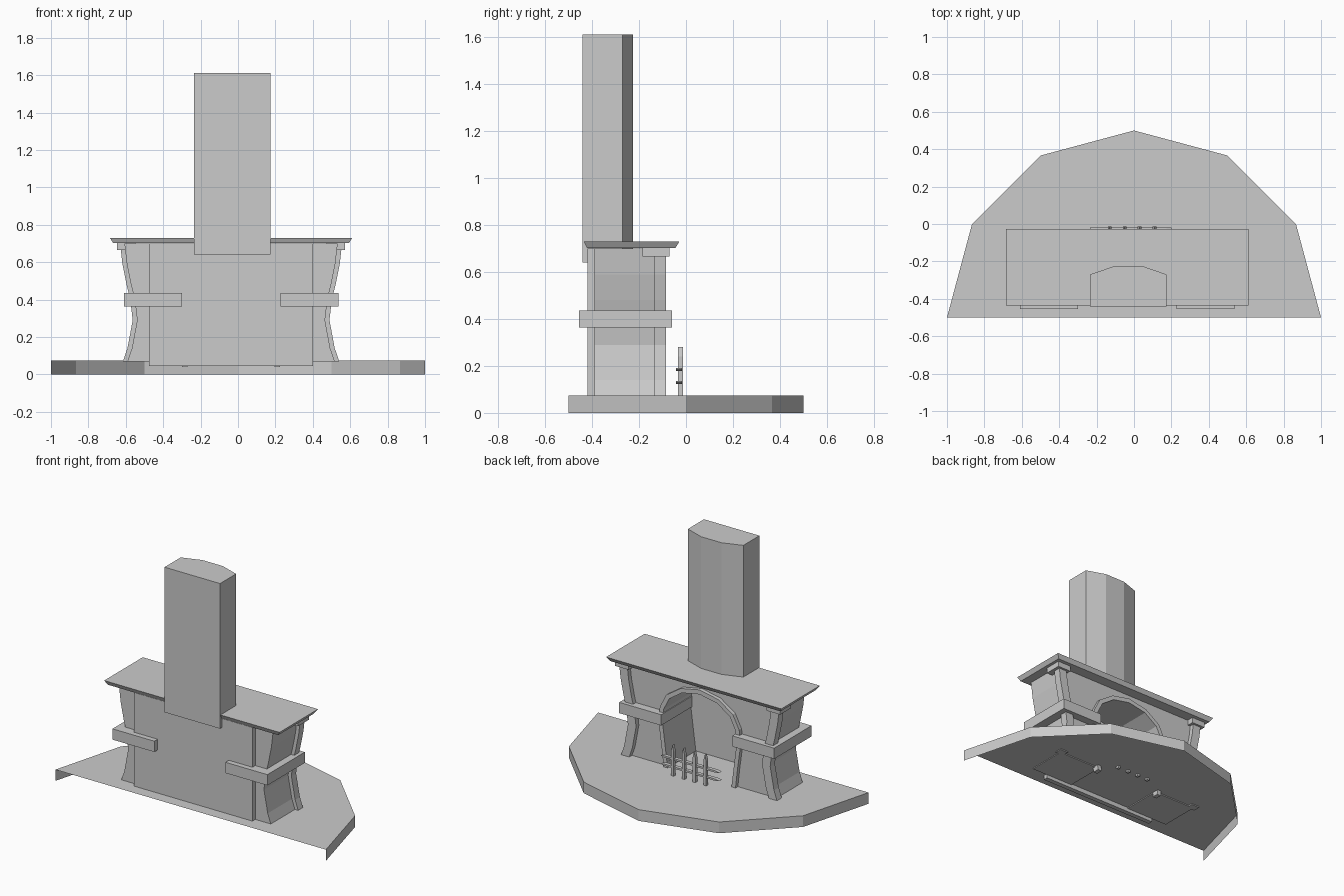
import bpy, bmesh
from mathutils import Vector

if "Cube" in bpy.data.objects:
    bpy.data.objects.remove(bpy.data.objects["Cube"])

CX = -0.037  # centre line of the fireplace


def make(name, verts, faces):
    mesh = bpy.data.meshes.new(name)
    mesh.from_pydata(verts, [], faces)
    ob = bpy.data.objects.new(name, mesh)
    bpy.context.collection.objects.link(ob)
    return ob


def fix_normals(ob):
    bm = bmesh.new()
    bm.from_mesh(ob.data)
    bmesh.ops.recalc_face_normals(bm, faces=bm.faces)
    bm.to_mesh(ob.data)
    bm.free()
    return ob


def loft(name, a, b):
    """Closed solid between two matching loops."""
    n = len(a)
    sides = [(i, (i + 1) % n, (i + 1) % n + n, i + n) for i in range(n)]
    return fix_normals(make(name, a + b, sides + [tuple(range(n)), tuple(range(n, 2 * n))]))


def prism_y(name, pts, y0, y1):
    return loft(name, [(x, y0, z) for x, z in pts], [(x, y1, z) for x, z in pts])


def prism_z(name, pts, z0, z1):
    return loft(name, [(x, y, z0) for x, y in pts], [(x, y, z1) for x, y in pts])


def box(name, x0, x1, y0, y1, z0, z1):
    return prism_z(name, [(x0, y0), (x1, y0), (x1, y1), (x0, y1)], z0, z1)


def band(outer, inner):
    """Symmetric arch-shaped outline from two half profiles (bottom to top)."""
    right = [(CX + w, z) for w, z in outer]
    left = [(CX - w, z) for w, z in reversed(outer) if w > 0]
    in_l = [(CX - w, z) for w, z in inner]
    in_r = [(CX + w, z) for w, z in reversed(inner) if w > 0]
    return right + left + in_l + in_r


# hearth slab, open underneath and along the straight edge
plan = [(1, -.5), (.866, 0), (.5, .366), (0, .5), (-.5, .366), (-.866, 0), (-1, -.5)]
n = len(plan)
make("hearth_slab", [(x, y, .075) for x, y in plan] + [(x, y, 0) for x, y in plan],
     [tuple(range(n))] + [(i, i + n, i + 1 + n, i + 1) for i in range(n - 1)])

# half profiles: pinched flank and horseshoe opening
flank = [(.555, .068), (.53, .14), (.502, .29), (.515, .40), (.535, .48), (.557, .59), (.57, .70)]
arch = [(.235, .068), (.252, .2), (.275, .38), (.265, .46), (.225, .54), (.13, .605), (0, .63)]
arch_out = [(.262, .04), (.28, .2), (.305, .38), (.293, .47), (.247, .56), (.14, .632), (0, .66)]
arch_in = [(.232, .04)] + arch[1:]

# body with tunnel, arch trim and rear wall
prism_y("fireplace_body", band(flank, arch), -.39, -.115)
prism_y("arch_trim", band(arch_out, arch_in), -.135, -.09)
box("rear_wall", CX - .438, CX + .438, -.42, -.388, .045, .70)

# mirrored corner pieces
for s, side in ((1, "right"), (-1, "left")):
    outer = [(CX + s * (w + .024), z) for w, z in flank[:-1]] + [(CX + s * .592, .69)]
    inner = [(CX + s * (w - .036), z) for w, z in reversed(flank[:-1])]
    inner.insert(0, (CX + s * .532, .69))
    prism_y(side + "_pillar", outer + inner, -.135, -.085)
    box(side + "_capital", CX + s * .51, CX + s * .61, -.185, -.07, .665, .702)
    box(side + "_belt", CX + s * .263, CX + s * .573, -.455, -.06, .363, .435)

# mantel shelf with bevelled underside
loft("mantel_shelf",
     [(CX + sx * .63, y, .702) for sx, y in ((-1, -.422), (1, -.422), (1, -.045), (-1, -.045))],
     [(CX + sx * .648, y, .73) for sx, y in ((-1, -.435), (1, -.435), (1, -.028), (-1, -.028))])

# chimney
prism_z("chimney", [(-.235, -.44), (.175, -.44), (.175, -.27), (.045, -.225),
                    (-.105, -.225), (-.235, -.27)], .64, 1.61)

# fire guard: pointed posts and two rails
for i in range(4):
    x = -.13 + i * .08
    prism_y(f"guard_post_{i + 1}", [(x - .01, .06), (x + .01, .06), (x + .01, .24),
                                    (x, .28), (x - .01, .24)], -.034, -.013)
for i, z in enumerate((.13, .185)):
    prism_y(f"guard_rail_{i + 1}", [(-.235, z), (-.205, z - .006), (.175, z - .006), (.2, z),
                                    (.175, z + .006), (-.205, z + .006)], -.043, -.018)
